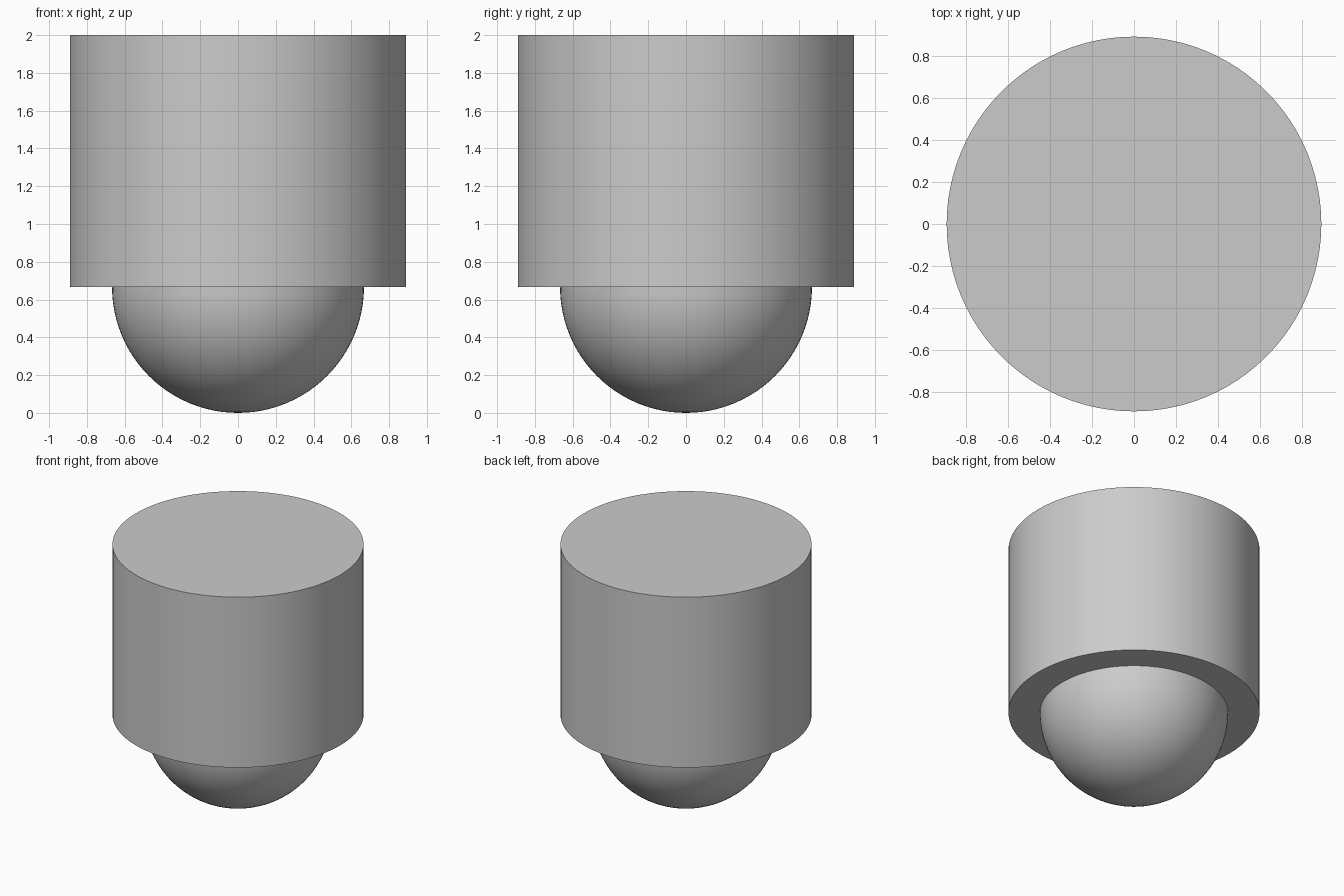
import bpy
import bmesh
import math

cube = bpy.data.objects.get("Cube")
if cube:
    bpy.data.objects.remove(cube, do_unlink=True)

BODY_RADIUS = 0.89
DOME_RADIUS = 0.667
TOP = 2.0
SEGMENTS = 96

# Single plain grey finish
grey = bpy.data.materials.new("plain_grey")
grey.use_nodes = True
colour = (0.6, 0.6, 0.6, 1)
grey.diffuse_color = colour
grey.node_tree.nodes["Principled BSDF"].inputs["Base Color"].default_value = colour


def finish(name):
    obj = bpy.context.object
    obj.name = name
    obj.data.name = name
    obj.data.materials.append(grey)
    bpy.ops.object.shade_smooth_by_angle(angle=math.radians(30))
    return obj


# Upright cylindrical body
height = TOP - DOME_RADIUS
bpy.ops.mesh.primitive_cylinder_add(
    vertices=SEGMENTS, radius=BODY_RADIUS, depth=height,
    location=(0, 0, DOME_RADIUS + height / 2))
finish("cylinder_body")

# Rounded dome hanging below the body: the lower half of a sphere
bpy.ops.mesh.primitive_uv_sphere_add(
    segments=SEGMENTS, ring_count=SEGMENTS // 2, radius=DOME_RADIUS,
    location=(0, 0, DOME_RADIUS))
dome = finish("lower_dome")
bm = bmesh.new()
bm.from_mesh(dome.data)
upper = [v for v in bm.verts if v.co.z > 0.001]
bmesh.ops.delete(bm, geom=upper, context='VERTS')
bm.to_mesh(dome.data)
bm.free()
